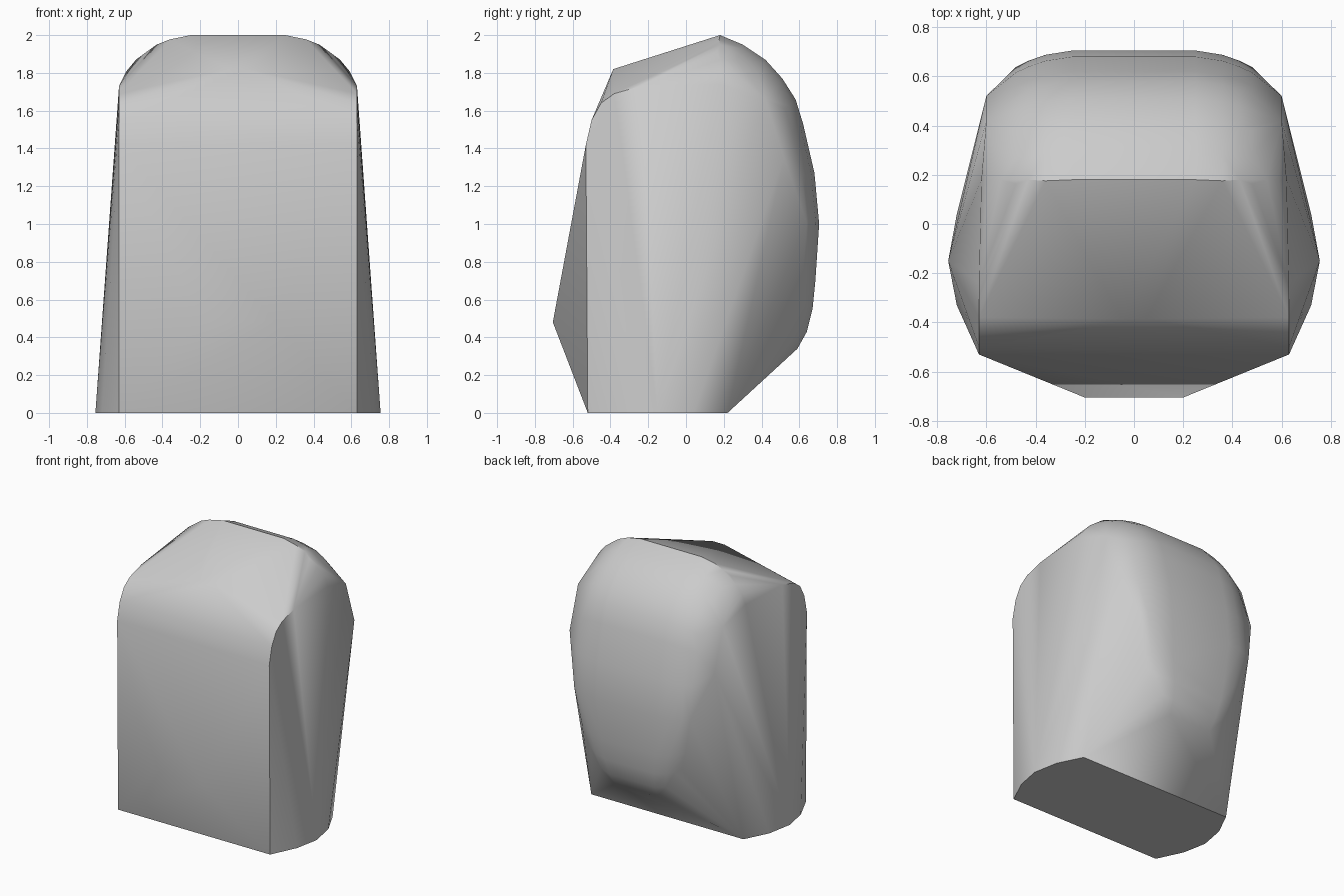
import bpy, bmesh

cube = bpy.data.objects.get("Cube")
if cube:
    bpy.data.objects.remove(cube, do_unlink=True)

grey = bpy.data.materials.new("plain_grey")
grey.use_nodes = True
grey.diffuse_color = (0.6, 0.6, 0.6, 1)
grey.node_tree.nodes["Principled BSDF"].inputs["Base Color"].default_value = (0.6, 0.6, 0.6, 1)

# Half outline points (x, y, z); the other half is mirrored
half = []

# Flat foot with bowed sides
half += [(x, y, 0) for x, y in
         [(0.63, -0.52), (0.72, -0.33), (0.755, -0.15), (0.72, 0.04), (0.63, 0.22)]]

# Front chin edge and the peak of the sloping brow
half += [(0.2, -0.705, 0.48), (0.05, -0.385, 1.82)]

# Rounded upper edge of the side wall, front to back
half += [(0.63, y, z) for y, z in
         [(-0.53, 1.42), (-0.5, 1.55), (-0.45, 1.64), (-0.38, 1.69), (-0.24, 1.73)]]
half += [(0.62, 0.18, 1.74), (0.6, 0.42, 1.66), (0.6, 0.52, 1.35)]

# Shoulder arc at the top ridge
half += [(0.59, 0.18, 1.81), (0.54, 0.18, 1.87), (0.43, 0.18, 1.95)]

# Curved back: each profile point is swept sideways and drawn in to round it off
back_profile = [(0.18, 2.0), (0.3, 1.95), (0.42, 1.87), (0.51, 1.77), (0.58, 1.66),
                (0.62, 1.53), (0.68, 1.27), (0.705, 1.0), (0.685, 0.7),
                (0.67, 0.55), (0.64, 0.43), (0.59, 0.34)]
MID_Z = 1.1
for y, z in back_profile:
    taper = 1 if z > 0.9 else 0.7 + 0.3 * (z - 0.34) / 0.56
    for x, draw in [(0.25, 1), (0.36, 0.975), (0.43, 0.94), (0.48, 0.905)]:
        half.append((x * taper, y * draw, MID_Z + (z - MID_Z) * draw))

# Shell wrapped around the outline
bm = bmesh.new()
for x, y, z in half:
    for side in (1, -1):
        bm.verts.new((x * side, y, z))
hull = bmesh.ops.convex_hull(bm, input=list(bm.verts))
loose = {v for v in hull["geom_interior"] + hull["geom_unused"]
         if isinstance(v, bmesh.types.BMVert)}
bmesh.ops.delete(bm, geom=list(loose), context="VERTS")
bmesh.ops.dissolve_limit(bm, angle_limit=0.01, verts=list(bm.verts), edges=list(bm.edges))
bmesh.ops.recalc_face_normals(bm, faces=list(bm.faces))

mesh = bpy.data.meshes.new("body_shell")
bm.to_mesh(mesh)
bm.free()
mesh.materials.append(grey)
body = bpy.data.objects.new("body_shell", mesh)
bpy.context.collection.objects.link(body)

# Smooth shading with the crisp edges kept
bpy.ops.object.select_all(action="DESELECT")
body.select_set(True)
bpy.context.view_layer.objects.active = body
bpy.ops.object.shade_smooth_by_angle(angle=0.6)
